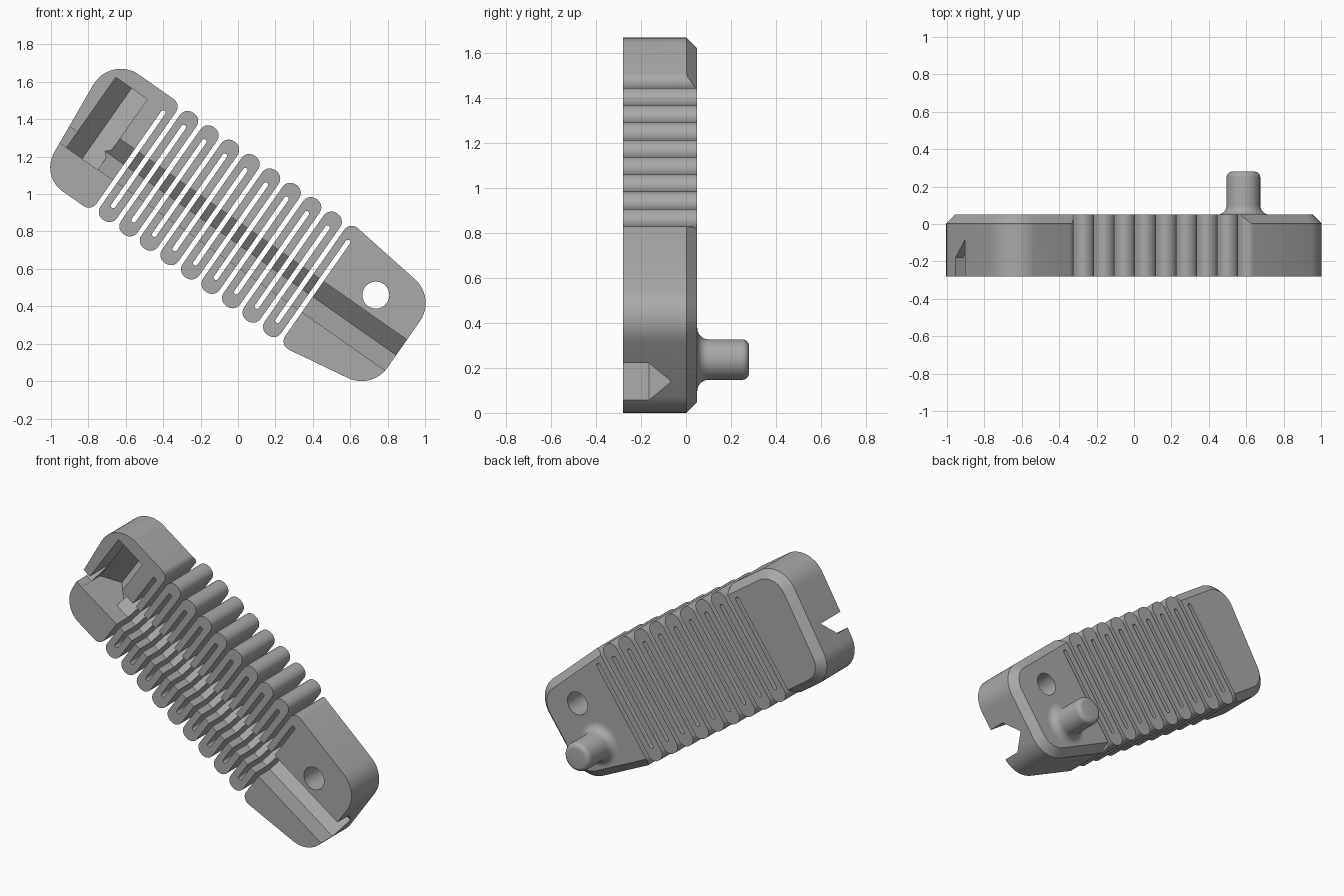
import bpy, bmesh, math
from mathutils import Vector

if "Cube" in bpy.data.objects:
    bpy.data.objects.remove(bpy.data.objects["Cube"])

mat = bpy.data.materials.new("mid_grey")
mat.use_nodes = True
GREY = (0.4, 0.4, 0.4, 1)
mat.diffuse_color = GREY
mat.node_tree.nodes["Principled BSDF"].inputs["Base Color"].default_value = GREY

TILT = math.radians(35)
C, S = math.cos(TILT), math.sin(TILT)
FRONT, BACK, TOP, BOTTOM = -0.28, 0.05, 0.35, -0.395


def place(u, v, y):
    """Length u, width v and depth y of the tilted part, in world space."""
    return Vector((C * u + S * v, y, 0.84 - S * u + C * v))


def rounded(corners, steps=7):
    """Outline with each corner (u, v, radius) turned into an arc."""
    out = []
    for i, (u, v, r) in enumerate(corners):
        p = Vector((u, v))
        a = (Vector(corners[i - 1][:2]) - p).normalized()
        b = (Vector(corners[(i + 1) % len(corners)][:2]) - p).normalized()
        if r == 0:
            out.append(p)
            continue
        half = a.angle(b) / 2
        centre = p + (a + b).normalized() * r / math.sin(half)
        start = p + a * r / math.tan(half) - centre
        end = p + b * r / math.tan(half) - centre
        turn = start.angle(end)
        for k in range(steps + 1):
            t = k / steps
            w = (start * math.sin((1 - t) * turn) + end * math.sin(t * turn)) / math.sin(turn)
            out.append(centre + w)
    return out


def finish(name, bm):
    bmesh.ops.recalc_face_normals(bm, faces=bm.faces)
    mesh = bpy.data.meshes.new(name)
    bm.to_mesh(mesh)
    bm.free()
    mesh.materials.append(mat)
    ob = bpy.data.objects.new(name, mesh)
    bpy.context.collection.objects.link(ob)
    return ob


def prism(name, points, sweep, chamfer=0):
    bm = bmesh.new()
    face = bm.faces.new([bm.verts.new(p) for p in points])
    new = bmesh.ops.extrude_face_region(bm, geom=[face])["geom"]
    verts = [g for g in new if isinstance(g, bmesh.types.BMVert)]
    rim = [g for g in new if isinstance(g, bmesh.types.BMEdge)]
    bmesh.ops.translate(bm, verts=verts, vec=sweep)
    if chamfer:
        bmesh.ops.bevel(bm, geom=rim, offset=chamfer, segments=1, affect='EDGES',
                        clamp_overlap=False)
    return finish(name, bm)


def combine(target, cutter, operation='DIFFERENCE'):
    mod = target.modifiers.new("cut", 'BOOLEAN')
    mod.object, mod.operation, mod.solver = cutter, operation, 'EXACT'
    bpy.context.view_layer.objects.active = target
    bpy.ops.object.modifier_apply(modifier=mod.name)
    bpy.data.objects.remove(cutter)


def smooth(ob):
    bpy.ops.object.select_all(action='DESELECT')
    ob.select_set(True)
    bpy.context.view_layer.objects.active = ob
    bpy.ops.object.shade_smooth_by_angle(angle=math.radians(28))


# Flexible body: a bar with slits that open alternately at the top and bottom
PITCH, HALF, LIP = 0.134, 0.013, 0.08


def slit(u, edge, end, direction):
    a, b = u - direction * HALF, u + direction * HALF
    r = HALF * 0.95
    return [(a, edge, 0.05), (a, end, r), (b, end, r), (b, edge, 0.05)]


outline = [(-1.3, BOTTOM, 0), (-1.3, TOP, 0)]
for i in range(9):
    outline += slit(-0.602 + i * PITCH, TOP, BOTTOM + LIP, 1)
outline += [(1.3, TOP, 0), (1.3, BOTTOM, 0)]
for i in reversed(range(10)):
    outline += slit(-0.669 + i * PITCH, BOTTOM, TOP - LIP, -1)
body = prism("flexible_body", [place(p.x, p.y, FRONT) for p in rounded(outline)],
             Vector((0, 0.4, 0)))

# Rounded, tapered ends with a chamfered back rim; the middle stays square
E = 0.001
shell = [(-1.012, BOTTOM - E, 0.16), (-1.077, TOP + E, 0.17), (-0.65, TOP + E, 0),
         (-0.65, TOP + 0.15, 0), (0.52, TOP + 0.15, 0), (0.52, TOP + E, 0),
         (1.095, 0.283, 0.17), (1.095, -0.314, 0.17), (0.6, BOTTOM - E, 0),
         (0.6, BOTTOM - 0.15, 0), (-0.72, BOTTOM - 0.15, 0), (-0.72, BOTTOM - E, 0)]
envelope = prism("end_shape", [place(p.x, p.y, -0.35) for p in rounded(shell, 12)],
                 Vector((0, BACK + 0.35, 0)), chamfer=0.048)
combine(body, envelope, 'INTERSECT')

# Wire channel along the front
groove = [(0.011, -0.4), (0.011, -0.165), (-0.089, -0.065), (-0.19, -0.165), (-0.19, -0.4)]
channel = prism("channel", [place(-0.84, v, y) for v, y in groove],
                place(1.3, 0, 0) - place(-0.84, 0, 0))
combine(body, channel)

# Cross pocket in the upper end
section = [(-0.985, -0.4), (-0.985, -0.09), (-0.883, 0.01), (-0.78, -0.09), (-0.78, -0.4)]
pocket = prism("pocket", [place(u, -0.192, y) for u, y in section],
               place(0, 0.268, 0) - place(0, -0.192, 0))
combine(body, pocket)

# Sloping outlet from the pocket through the upper end
notch = [(-0.191, -0.4), (-0.191, -0.18), (-0.09, -0.08), (-0.09, -0.4)]
outlet = prism("outlet", [place(-1.3, v, y) for v, y in notch],
               place(-0.95, 0, 0) - place(-1.3, 0, 0))
combine(body, outlet)

# Round hole through the lower end
ring = [math.tau * k / 40 for k in range(40)]
hole = prism("hole", [Vector((0.737 + 0.072 * math.cos(a), -0.4, 0.46 + 0.072 * math.sin(a)))
                      for a in ring], Vector((0, 0.6, 0)))
combine(body, hole)
smooth(body)

# Peg on the back, with a flared foot and a rounded tip
profile = [(0.14, BACK - 0.01)]
for k in range(8):
    a = math.pi / 2 * k / 7
    profile.append((0.14 - 0.05 * math.sin(a), BACK + 0.05 * (1 - math.cos(a))))
for k in range(7):
    a = math.pi / 2 * k / 6
    profile.append((0.06 + 0.03 * math.cos(a), 0.25 + 0.03 * math.sin(a)))
profile.append((0, 0.28))
bm = bmesh.new()
verts = [bm.verts.new((0.585 + r, y, 0.237)) for r, y in profile]
edges = [bm.edges.new(pair) for pair in zip(verts, verts[1:])]
bmesh.ops.spin(bm, geom=verts + edges, cent=(0.585, 0, 0.237), axis=(0, 1, 0),
               angle=math.tau, steps=40)
bmesh.ops.remove_doubles(bm, verts=bm.verts, dist=0.0005)
smooth(finish("back_peg", bm))
